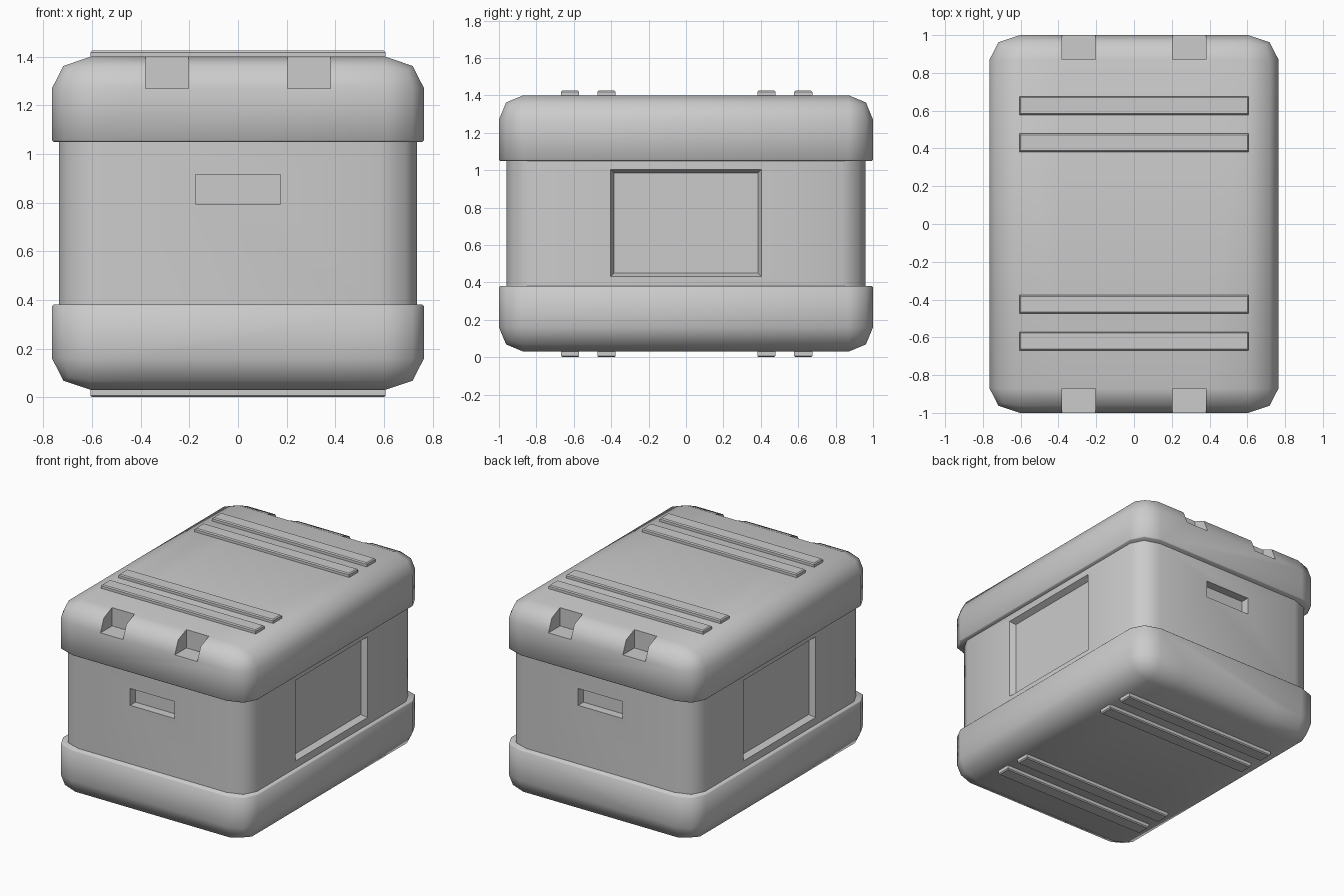
import bpy, bmesh
from mathutils import Vector

if "Cube" in bpy.data.objects:
    bpy.data.objects.remove(bpy.data.objects["Cube"])

MID = 0.715          # mirror height between lid and base
X_STRETCH = 1.23     # corner rounding is wider along x


def finish(bm, name, hidden=False):
    bmesh.ops.recalc_face_normals(bm, faces=bm.faces)
    mesh = bpy.data.meshes.new(name)
    bm.to_mesh(mesh)
    bm.free()
    ob = bpy.data.objects.new(name, mesh)
    bpy.context.collection.objects.link(ob)
    ob.hide_render = hidden
    return ob


def activate(ob):
    bpy.ops.object.select_all(action='DESELECT')
    ob.select_set(True)
    bpy.context.view_layer.objects.active = ob


def box(bm, lo, hi):
    lo, hi = Vector(lo), Vector(hi)
    verts = bmesh.ops.create_cube(bm, size=1)['verts']
    for v in verts:
        v.co = (lo + hi) / 2 + v.co * (hi - lo)
    return verts


def rounded_box():
    bm = bmesh.new()
    box(bm, (-0.765 / X_STRETCH, -1, 0.03), (0.765 / X_STRETCH, 1, 1.40))
    bmesh.ops.bevel(bm, geom=bm.edges[:], offset=0.13, segments=2,
                    profile=0.5, affect='EDGES')
    bmesh.ops.scale(bm, vec=(X_STRETCH, 1, 1), verts=bm.verts)
    return bm


def slice_at(bm, z, keep_above):
    geom = bm.verts[:] + bm.edges[:] + bm.faces[:]
    cut = bmesh.ops.bisect_plane(bm, geom=geom, plane_co=(0, 0, z), plane_no=(0, 0, 1),
                                 clear_inner=keep_above, clear_outer=not keep_above)
    rim = [e for e in cut['geom_cut'] if isinstance(e, bmesh.types.BMEdge)]
    bmesh.ops.holes_fill(bm, edges=rim, sides=0)
    return rim


def carve(ob, cutter):
    mod = ob.modifiers.new("carve", 'BOOLEAN')
    mod.operation, mod.solver, mod.object = 'DIFFERENCE', 'EXACT', cutter
    activate(ob)
    bpy.ops.object.modifier_apply(modifier=mod.name)
    bpy.data.objects.remove(cutter)


def smooth(ob, angle=0.9):
    activate(ob)
    bpy.ops.object.shade_smooth_by_angle(angle=angle)


# Lid and base: mirrored rounded caps with four corner notches each
for name, flip in (("lid", False), ("base", True)):
    bm = rounded_box()
    rim = slice_at(bm, 1.05, True)
    bmesh.ops.bevel(bm, geom=rim, offset=0.006, segments=1, affect='EDGES')
    cut = bmesh.new()
    for sx in (-1, 1):
        for sy in (-1, 1):
            verts = box(cut, (-0.088, 0.87, 1.27), (0.088, 1.1, 1.5))
            for v in verts:
                v.co = (v.co.x + sx * 0.292, v.co.y * sy, v.co.z)
    if flip:
        for m in (bm, cut):
            for v in m.verts:
                v.co.z = 2 * MID - v.co.z
    cap = finish(bm, name)
    carve(cap, finish(cut, "notch_cutter", True))
    smooth(cap)

# Main body: narrower middle section
bm = rounded_box()
slice_at(bm, 1.06, False)
slice_at(bm, 0.37, True)
bmesh.ops.scale(bm, vec=(0.735 / 0.765, 0.96, 1), verts=bm.verts)
body = finish(bm, "body")

# Handle slots front and back, bevelled label recesses left and right
cut = bmesh.new()
for s in (-1, 1):
    for v in box(cut, (-0.175, 0.90, 0.795), (0.175, 1.1, 0.915)):
        v.co.y *= s
    for v in box(cut, (0.695, -0.385, 0.45), (0.735, 0.385, 0.985)):
        if v.co.x > 0.72:
            v.co.x = 0.755
            v.co.y *= 1.07
            v.co.z += 0.028 if v.co.z > 0.7 else -0.028
        v.co.x *= s
carve(body, finish(cut, "recess_cutter", True))
smooth(body)

# Stacking ribs on top and underneath
for side in ("top", "bottom"):
    for i, y in enumerate((-0.62, -0.425, 0.43, 0.627)):
        bm = bmesh.new()
        box(bm, (-0.607, y - 0.049, 1.38), (0.607, y + 0.049, 1.425))
        edges = [e for e in bm.edges if all(v.co.z > 1.4 for v in e.verts)]
        bmesh.ops.bevel(bm, geom=edges, offset=0.007, segments=1, affect='EDGES')
        if side == "bottom":
            for v in bm.verts:
                v.co.z = 1.425 - v.co.z
        finish(bm, f"{side}_rib_{i + 1}")
